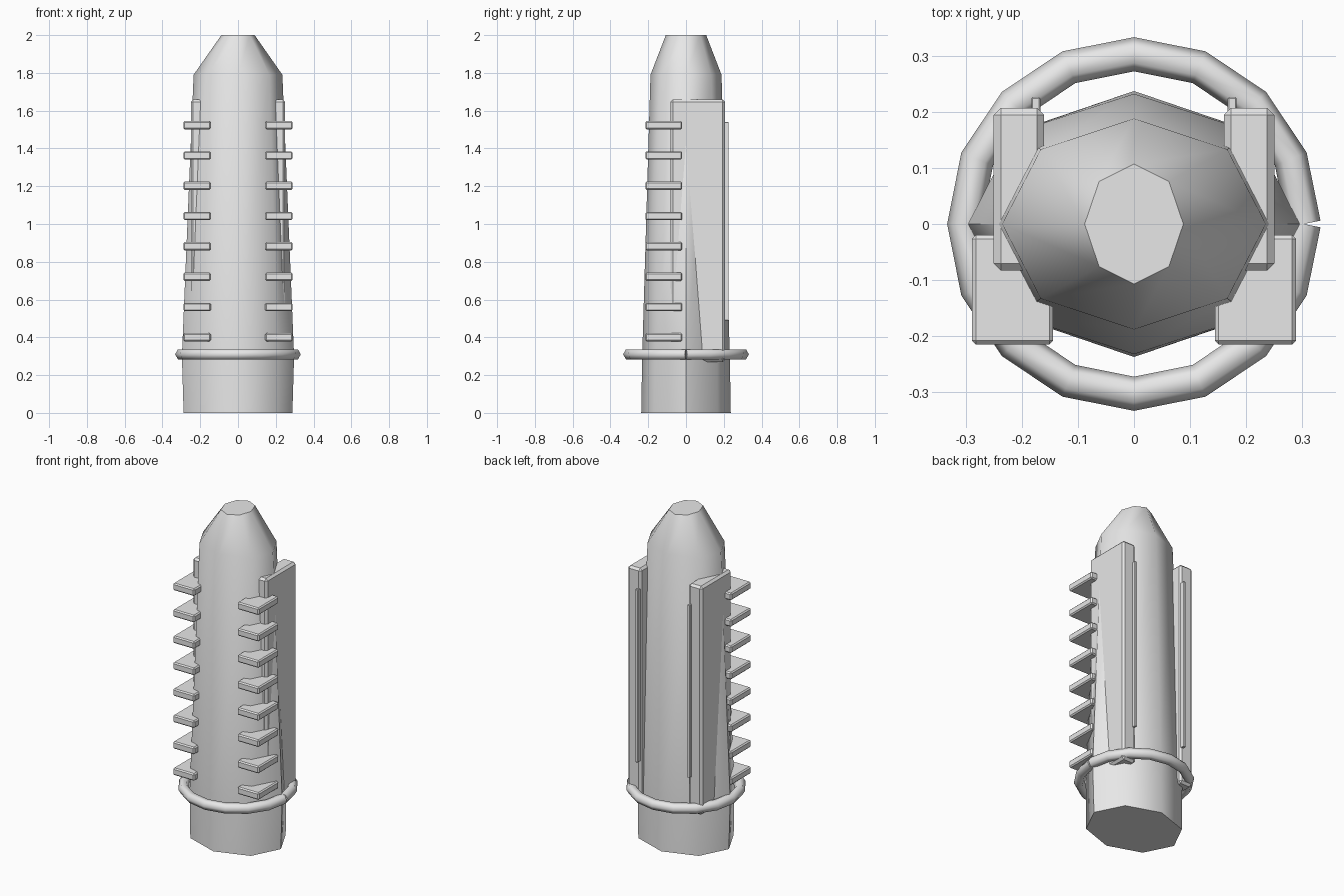
import bpy, bmesh
from math import cos, sin, pi, radians
from mathutils import Matrix, Vector

if "Cube" in bpy.data.objects:
    bpy.data.objects.remove(bpy.data.objects["Cube"])

# Single grey finish
grey = bpy.data.materials.new("plain_grey")
grey.use_nodes = True
grey.diffuse_color = (0.8, 0.8, 0.8, 1)
grey.node_tree.nodes["Principled BSDF"].inputs["Base Color"].default_value = (0.8, 0.8, 0.8, 1)


def finish(name, bm, smooth=None):
    bmesh.ops.recalc_face_normals(bm, faces=bm.faces[:])
    mesh = bpy.data.meshes.new(name)
    bm.to_mesh(mesh)
    bm.free()
    mesh.materials.append(grey)
    obj = bpy.data.objects.new(name, mesh)
    bpy.context.collection.objects.link(obj)
    if smooth:
        bpy.ops.object.select_all(action='DESELECT')
        obj.select_set(True)
        bpy.context.view_layer.objects.active = obj
        bpy.ops.object.shade_smooth_by_angle(angle=radians(smooth))
    return obj


def loft(bm, rings, caps=True):
    loops = [[bm.verts.new(p) for p in ring] for ring in rings]
    n = len(loops[0])
    for a, b in zip(loops, loops[1:]):
        for i in range(n):
            j = (i + 1) % n
            bm.faces.new((a[i], a[j], b[j], b[i]))
    if caps:
        bm.faces.new(loops[0])
        bm.faces.new(loops[-1])


def box(name, lo, hi, bevel):
    lo, hi = Vector(lo), Vector(hi)
    bm = bmesh.new()
    bmesh.ops.create_cube(bm, size=1, matrix=Matrix.Translation((lo + hi) / 2)
                          @ Matrix.Diagonal((*(hi - lo), 1)))
    if bevel:
        bmesh.ops.bevel(bm, geom=bm.edges[:], offset=bevel, segments=1,
                        affect='EDGES', profile=0.5)
    return finish(name, bm)


# Tapered eight-sided body: height, half width, half depth
sections = [(0, 0.288, 0.237), (0.3, 0.297, 0.232), (1.79, 0.235, 0.188), (2, 0.088, 0.107)]
bm = bmesh.new()
loft(bm, [[(rx * cos(i * pi / 4), ry * sin(i * pi / 4), z) for i in range(8)]
          for z, rx, ry in sections])
finish("body", bm, 50)

# Split collar: a six-sided tube whose ends meet on the left side
SEGS, RADIUS, TUBE, HEIGHT = 16, 0.3025, 0.0305, 0.31
bm = bmesh.new()
rings = []
for s in range(SEGS + 1):
    a = 2 * pi * s / SEGS
    centre = Vector((RADIUS * cos(a), RADIUS * sin(a), HEIGHT))
    # End sections stand square to their own segment
    turn = pi / SEGS if s == 0 else -pi / SEGS if s == SEGS else 0
    out = Vector((cos(a + turn), sin(a + turn), 0))
    rings.append([centre + TUBE * (out * cos(k * pi / 3) + Vector((0, 0, sin(k * pi / 3))))
                  for k in range(6)])
loft(bm, rings)
finish("collar", bm, 65)

# Side panels, rear strips and front fins, mirrored left and right
for side, sx in (("left", 1), ("right", -1)):
    def pair(name, x0, x1, y0, y1, z0, z1, bevel):
        xs = sorted((sx * x0, sx * x1))
        box(side + "_" + name, (xs[0], y0, z0), (xs[1], y1, z1), bevel)

    pair("panel", 0.16, 0.25, -0.083, 0.207, 0.27, 1.66, 0.013)
    pair("strip", 0.167, 0.183, 0.195, 0.226, 0.49, 1.54, 0.002)
    for f in range(8):
        z = 0.4 + f * 0.1605
        pair("fin_%d" % (f + 1), 0.144, 0.289, -0.215, -0.02, z - 0.022, z + 0.022, 0.007)
